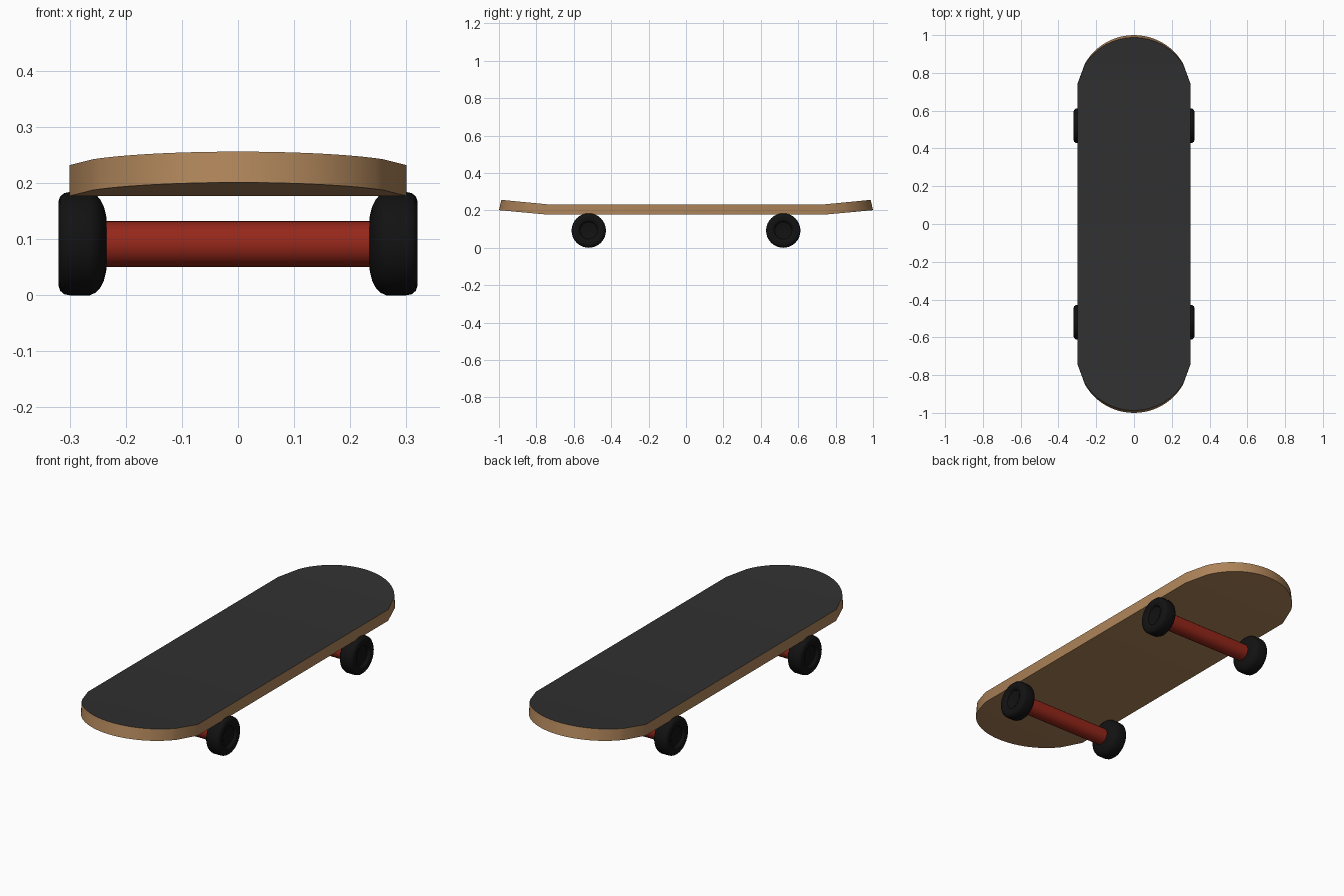
import bpy, bmesh, math

if "Cube" in bpy.data.objects:
    bpy.data.objects.remove(bpy.data.objects["Cube"])

BEND, HALF_W = 0.74, 0.30


def material(name, rgb):
    m = bpy.data.materials.new(name)
    m.diffuse_color = (*rgb, 1)
    m.use_nodes = True
    m.node_tree.nodes["Principled BSDF"].inputs["Base Color"].default_value = m.diffuse_color
    return m


def finish(name, bm, mats, angle):
    bmesh.ops.recalc_face_normals(bm, faces=bm.faces)
    me = bpy.data.meshes.new(name)
    bm.to_mesh(me)
    bm.free()
    ob = bpy.data.objects.new(name, me)
    bpy.context.collection.objects.link(ob)
    for m in mats:
        me.materials.append(m)
    bpy.ops.object.select_all(action='DESELECT')
    ob.select_set(True)
    bpy.context.view_layer.objects.active = ob
    bpy.ops.object.shade_smooth_by_angle(angle=math.radians(angle))
    return ob


wood = material("wood", (0.42, 0.23, 0.10))
grip = material("grip", (0.03, 0.03, 0.03))
rubber = material("rubber", (0.006, 0.006, 0.006))
red = material("red_metal", (0.30, 0.02, 0.01))

# Deck: flat middle with two rounded, upturned ends
bm = bmesh.new()
arc = [(0.3 * math.cos(a), 0.7 + 0.3 * math.sin(a))
       for a in (math.radians(30 + 5 * i) for i in range(25))]
end = [(HALF_W, BEND)] + arc + [(-HALF_W, BEND)]


def ring(side, top):
    verts = []
    for x, y in end:
        t = (y - BEND) / (1 - BEND)
        yy = y - (0.013 * t if top else 0)
        z = (0.232 if top else 0.177) + 0.024 * t
        verts.append(bm.verts.new((x, side * yy, z)))
    return verts


rings = {(s, t): ring(s, t) for s in (1, -1) for t in (True, False)}
for top in (True, False):
    a, b = rings[1, top], rings[-1, top]
    for vs in (a, b, [a[0], a[-1], b[-1], b[0]]):
        bm.faces.new(vs).material_index = 1 if top else 0
for s in (1, -1):
    u, l = rings[s, True], rings[s, False]
    for i in range(len(u) - 1):
        bm.faces.new((u[i], u[i + 1], l[i + 1], l[i]))
for i in (0, -1):
    bm.faces.new((rings[1, True][i], rings[-1, True][i],
                  rings[-1, False][i], rings[1, False][i]))
finish("deck", bm, [wood, grip], 30)

# Wheel profile as (x, radius), from inner face to recessed outer hub
PROFILE = [(0.232, 0), (0.233, 0.03), (0.235, 0.05), (0.239, 0.066),
           (0.245, 0.078), (0.253, 0.087), (0.264, 0.092), (0.300, 0.092),
           (0.310, 0.090), (0.317, 0.084), (0.320, 0.075), (0.320, 0.058),
           (0.316, 0.050), (0.308, 0.046), (0.306, 0.040), (0.306, 0)]


def wheel(name, side, y):
    bm = bmesh.new()
    vs = [bm.verts.new((x, 0, r)) for x, r in PROFILE]
    es = [bm.edges.new(p) for p in zip(vs, vs[1:])]
    bmesh.ops.spin(bm, geom=vs + es, cent=(0, 0, 0), axis=(1, 0, 0),
                   angle=2 * math.pi, steps=32, use_duplicate=False)
    bmesh.ops.remove_doubles(bm, verts=bm.verts, dist=1e-5)
    for v in bm.verts:
        v.co = (v.co.x * side, v.co.y + y, v.co.z + 0.092)
    finish(name, bm, [rubber], 40)


# Trucks: one axle and two wheels at each end
for end_name, y in (("front", -0.52), ("back", 0.52)):
    bpy.ops.mesh.primitive_cylinder_add(vertices=32, radius=0.041, depth=0.48,
                                        location=(0, y, 0.091),
                                        rotation=(0, math.pi / 2, 0))
    axle = bpy.context.object
    axle.name = end_name + "_axle"
    axle.data.materials.append(red)
    bpy.ops.object.shade_smooth_by_angle(angle=math.radians(40))
    for side_name, s in (("left", -1), ("right", 1)):
        wheel(f"{end_name}_{side_name}_wheel", s, y)
